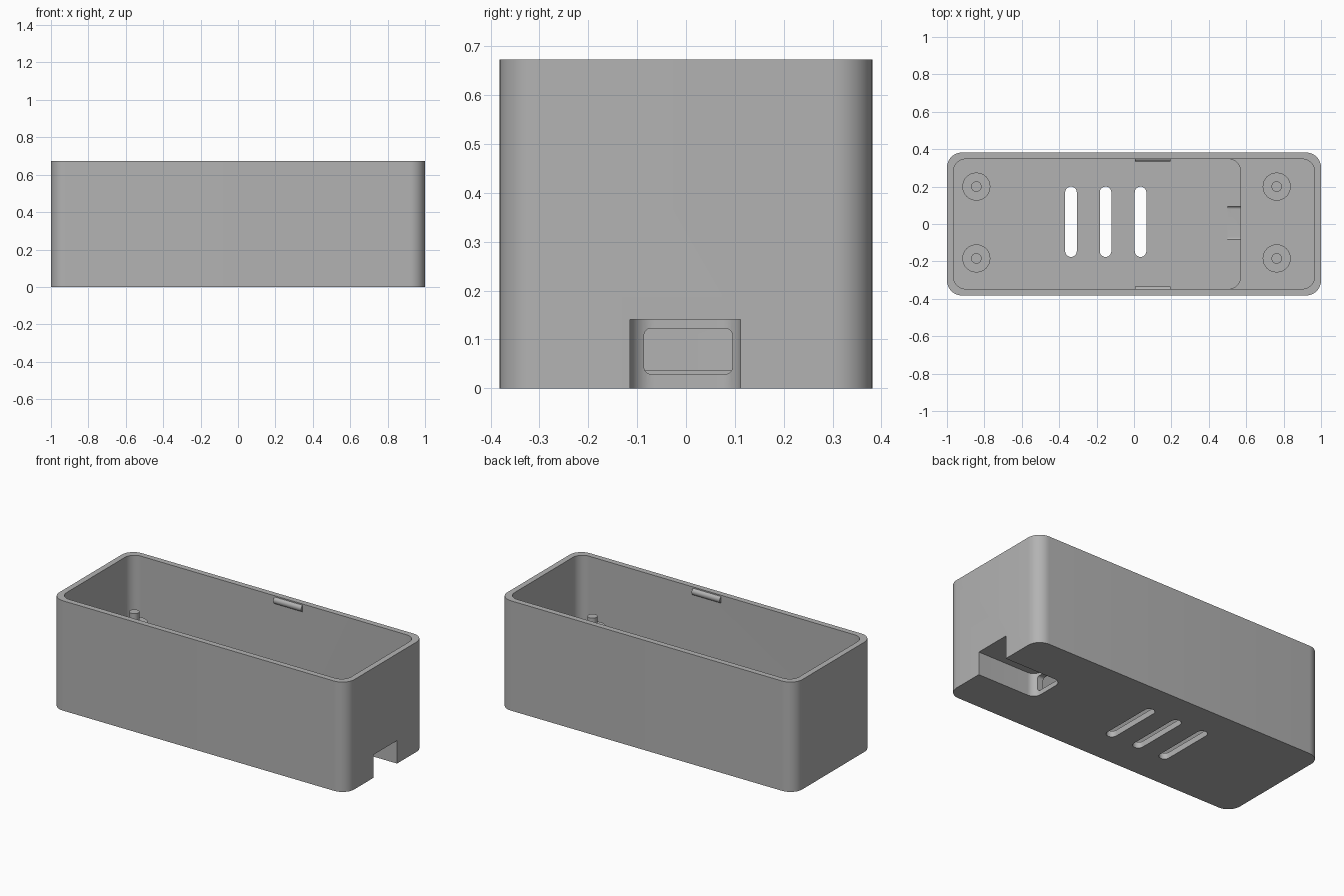
import bpy, bmesh, math
from mathutils import Matrix

if "Cube" in bpy.data.objects:
    bpy.data.objects.remove(bpy.data.objects["Cube"])

grey = bpy.data.materials.new("plain grey")
grey.diffuse_color = (0.45, 0.45, 0.45, 1)
grey.use_nodes = True
grey.node_tree.nodes["Principled BSDF"].inputs["Base Color"].default_value = grey.diffuse_color


def rounded_rect(u0, u1, v0, v1, r, n=10):
    """Counter-clockwise outline of a rectangle with rounded corners."""
    pts = []
    for i, (cu, cv) in enumerate([(u1 - r, v1 - r), (u0 + r, v1 - r), (u0 + r, v0 + r), (u1 - r, v0 + r)]):
        for k in range(n + 1):
            a = math.pi / 2 * (i + k / n)
            pts.append((cu + r * math.cos(a), cv + r * math.sin(a)))
    return pts


def prism(name, pts, lo, hi, axis="z"):
    """Extrude an outline along z (outline in xy) or x (outline in yz)."""
    bm = bmesh.new()
    at = (lambda p, h: (*p, h)) if axis == "z" else (lambda p, h: (h, *p))
    bottom = [bm.verts.new(at(p, lo)) for p in pts]
    top = [bm.verts.new(at(p, hi)) for p in pts]
    bm.faces.new(bottom[::-1])
    bm.faces.new(top)
    for i in range(len(pts)):
        j = (i + 1) % len(pts)
        bm.faces.new((bottom[i], bottom[j], top[j], top[i]))
    bmesh.ops.remove_doubles(bm, verts=bm.verts, dist=1e-5)
    bmesh.ops.recalc_face_normals(bm, faces=bm.faces)
    me = bpy.data.meshes.new(name)
    bm.to_mesh(me)
    bm.free()
    me.materials.append(grey)
    ob = bpy.data.objects.new(name, me)
    bpy.context.collection.objects.link(ob)
    return ob


def circle(cx, cy, r, n=32):
    return [(cx + r * math.cos(2 * math.pi * k / n), cy + r * math.sin(2 * math.pi * k / n)) for k in range(n)]


def cut(ob, cutter):
    mod = ob.modifiers.new("cut", "BOOLEAN")
    mod.operation, mod.solver, mod.object = "DIFFERENCE", "EXACT", cutter
    bpy.context.view_layer.update()
    me = bpy.data.meshes.new_from_object(ob.evaluated_get(bpy.context.evaluated_depsgraph_get()))
    ob.modifiers.clear()
    ob.data = me
    bpy.data.objects.remove(cutter)


FLOOR, STEP, TOP = 0.036, 0.175, 0.673

# Outer shell, hollowed to a deep floor and a raised step over the cable recess
case = prism("case", rounded_rect(-1, 1, -0.382, 0.382, 0.08), 0, TOP)
cut(case, prism("upper_cavity", rounded_rect(-0.965, 0.965, -0.347, 0.347, 0.065), STEP, 0.9))
cut(case, prism("lower_cavity", rounded_rect(-0.965, 0.57, -0.347, 0.347, 0.065), FLOOR, 0.9))

# Cable recess under the step, open at the end and below
cut(case, prism("recess", rounded_rect(0.605, 1.3, -0.115, 0.112, 0.05), -0.1, 0.141))

# Connector opening from recess to inside
cut(case, prism("port", rounded_rect(-0.086, 0.095, 0.029, 0.123, 0.015), 0.5, 0.7, "x"))

# Vent slots in the floor
for x in (-0.337, -0.152, 0.035):
    cut(case, prism("slot", rounded_rect(x - 0.031, x + 0.031, -0.176, 0.2, 0.0309), -0.1, 0.1))

# Posts with locating pins
for x, base in ((-0.843, FLOOR), (0.763, STEP)):
    for y in (-0.184, 0.2):
        prism("post", circle(x, y, 0.075), base - 0.01, 0.34)
        prism("post_pin", circle(x, y, 0.028), 0.33, 0.405)

# Rounded snap ridges near the rim
for s in (-1, 1):
    prism("snap_ridge", circle(s * 0.355, 0.645, 0.022, 24), 0.005, 0.195, "x")

bpy.ops.object.select_all(action="SELECT")
bpy.context.view_layer.objects.active = case
bpy.ops.object.shade_smooth_by_angle(angle=math.radians(30))
